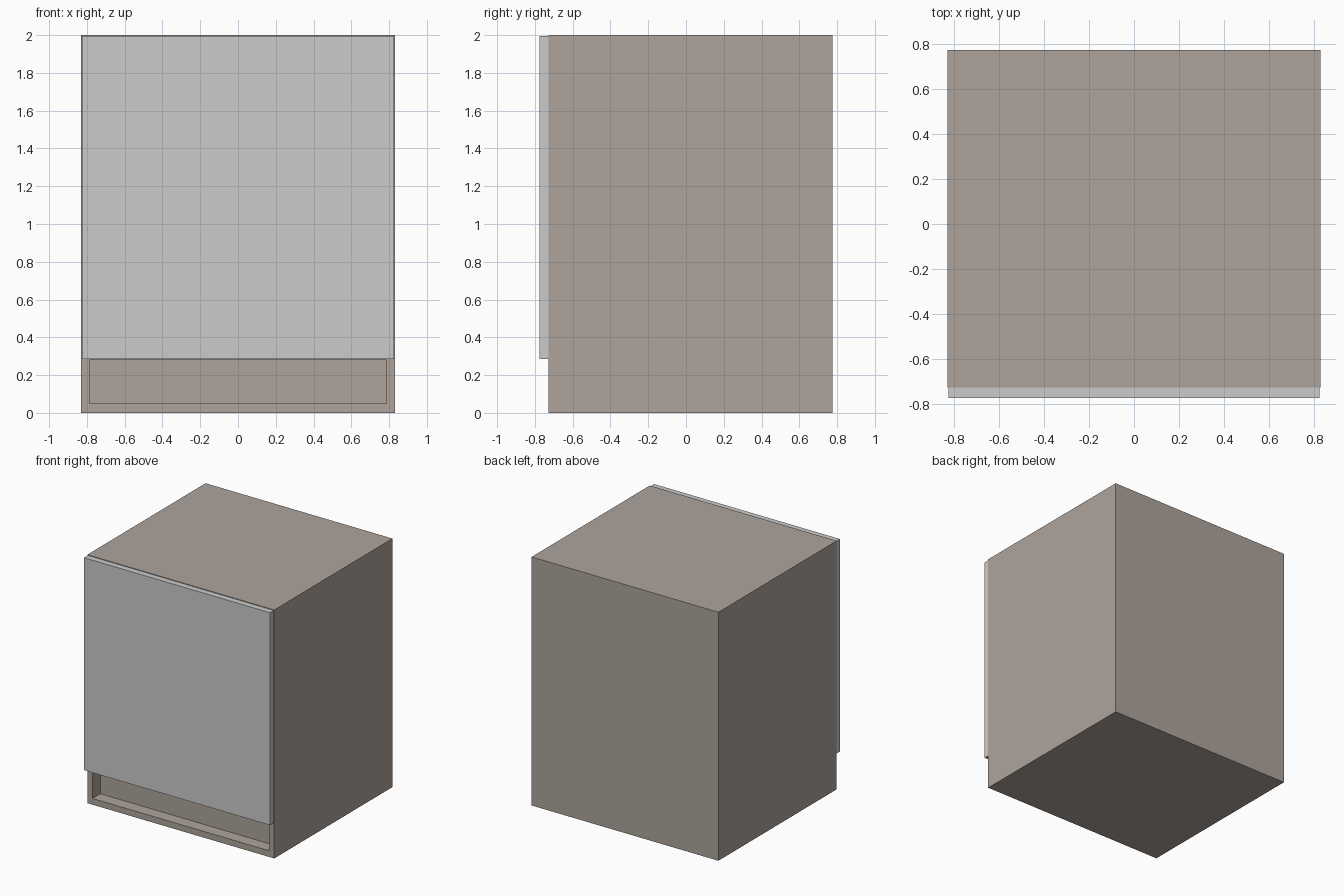
import bpy

if "Cube" in bpy.data.objects:
    bpy.data.objects.remove(bpy.data.objects["Cube"])


def box(name, x, y, z):
    """Axis-aligned box from (min, max) ranges."""
    size = [b - a for a, b in (x, y, z)]
    mid = [(a + b) / 2 for a, b in (x, y, z)]
    bpy.ops.mesh.primitive_cube_add(size=1, location=mid)
    ob = bpy.context.object
    ob.name = name
    ob.scale = size
    bpy.ops.object.transform_apply(location=False, rotation=False, scale=True)
    return ob


def paint(ob, name, rgb):
    mat = bpy.data.materials.new(name)
    mat.diffuse_color = (*rgb, 1)
    mat.use_nodes = True
    mat.node_tree.nodes["Principled BSDF"].inputs["Base Color"].default_value = mat.diffuse_color
    ob.data.materials.append(mat)


W, FRONT, BACK = 0.832, -0.728, 0.776

# Cabinet body
body = box("cabinet_body", (-W, W), (FRONT, BACK), (0, 2))
paint(body, "warm_grey", (0.42, 0.37, 0.33))

# Shallow recess under the door
cutter = box("recess_cutter", (-0.786, 0.786), (FRONT - 0.1, FRONT + 0.1), (0.05, 0.28))
cutter.hide_render = True
mod = body.modifiers.new("recess", 'BOOLEAN')
mod.operation = 'DIFFERENCE'
mod.object = cutter
mod.solver = 'EXACT'
bpy.context.view_layer.objects.active = body
bpy.ops.object.modifier_apply(modifier=mod.name)
bpy.data.objects.remove(cutter)

# Door panel
box("door_panel", (-0.827, 0.827), (-0.776, FRONT), (0.285, 1.995))
